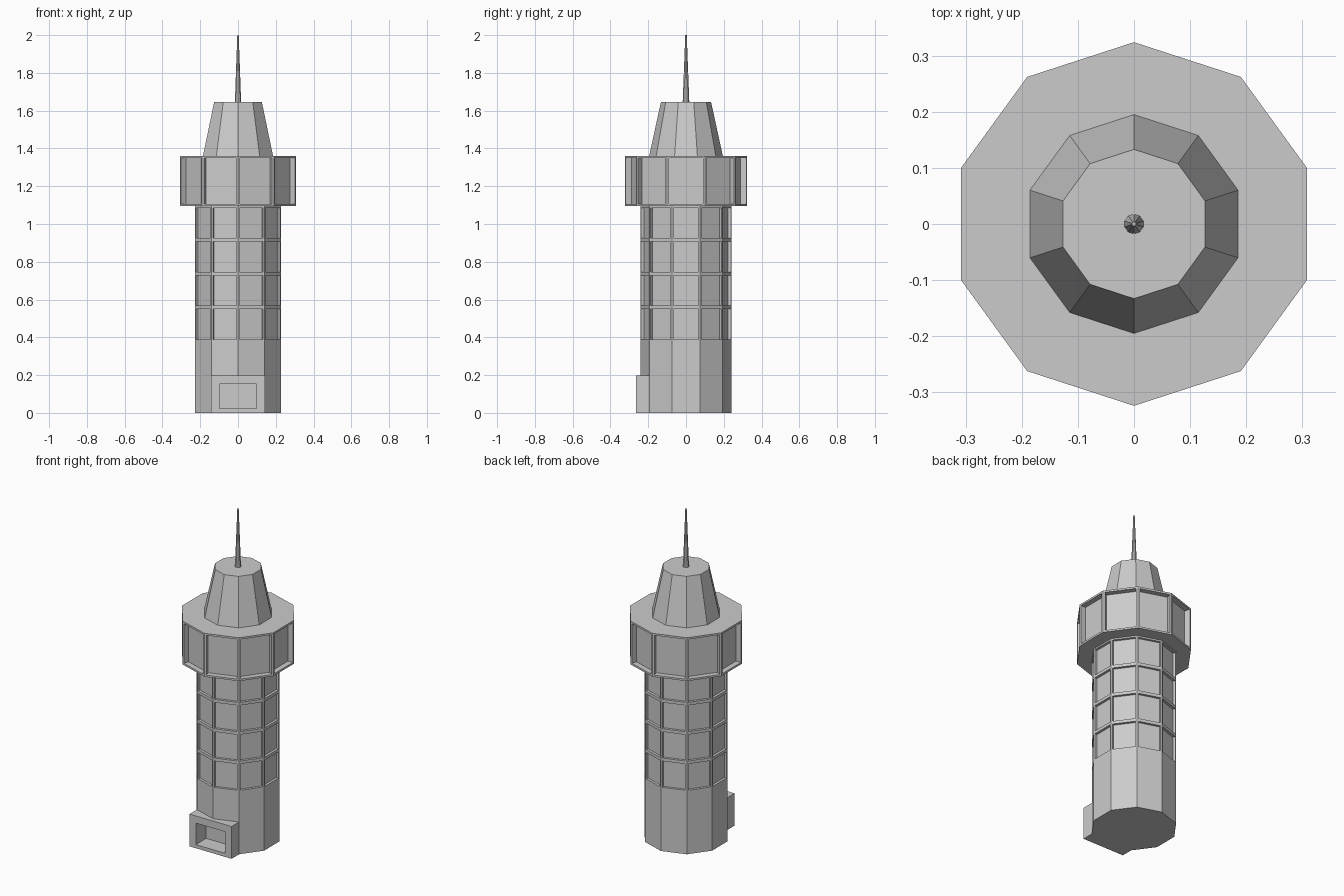
import bpy
import bmesh
from math import sin, cos, pi
from mathutils import Matrix

if "Cube" in bpy.data.objects:
    bpy.data.objects.remove(bpy.data.objects["Cube"])

SIDES = 10

grey = bpy.data.materials.new("concrete_grey")
grey.use_nodes = True
grey.diffuse_color = (0.6, 0.6, 0.6, 1)
grey.node_tree.nodes["Principled BSDF"].inputs["Base Color"].default_value = (0.6, 0.6, 0.6, 1)


def finish(name, bm):
    bmesh.ops.recalc_face_normals(bm, faces=bm.faces)
    mesh = bpy.data.meshes.new(name)
    bm.to_mesh(mesh)
    bm.free()
    mesh.materials.append(grey)
    obj = bpy.data.objects.new(name, mesh)
    bpy.context.collection.objects.link(obj)
    return obj


def stack(profile):
    """Ten-sided column through (radius, z) rings; returns the side faces per band."""
    bm = bmesh.new()
    rings = [[bm.verts.new((r * sin(2 * pi * i / SIDES), -r * cos(2 * pi * i / SIDES), z))
              for i in range(SIDES)] for r, z in profile]
    bands = [[bm.faces.new((a[i], a[(i + 1) % SIDES], b[(i + 1) % SIDES], b[i]))
              for i in range(SIDES)] for a, b in zip(rings, rings[1:])]
    bm.faces.new(rings[0][::-1])
    bm.faces.new(rings[-1])
    bm.normal_update()
    return bm, bands


def recess(bm, faces, depth):
    """Push faces straight inward."""
    moved = bmesh.ops.extrude_discrete_faces(bm, faces=faces)["faces"]
    for f in moved:
        f.normal_update()
        bmesh.ops.translate(bm, verts=f.verts, vec=-f.normal * depth)


def box(x, y0, y1, z0, z1):
    bm = bmesh.new()
    place = Matrix.Translation((0, (y0 + y1) / 2, (z0 + z1) / 2))
    bmesh.ops.create_cube(bm, size=1, matrix=place @ Matrix.Diagonal((2 * x, y1 - y0, z1 - z0, 1)))
    bm.normal_update()
    return bm


# Shaft with four rows of recessed windows
rows = 4
levels = [0.38 + i * (1.095 - 0.38) / rows for i in range(rows + 1)]
bm, bands = stack([(0.24, z) for z in [0] + levels])
windows = [f for band in bands[1:] for f in band]
bmesh.ops.inset_individual(bm, faces=windows, thickness=0.013)
recess(bm, windows, 0.015)
shaft = finish("shaft", bm)

# Lookout ring with recessed windows
bm, bands = stack([(0.324, 1.095), (0.324, 1.36)])
bmesh.ops.inset_individual(bm, faces=bands[0], thickness=0.016)
recess(bm, bands[0], 0.033)
finish("lookout_ring", bm)

# Tapered roof and spire
finish("roof", stack([(0.195, 1.36), (0.133, 1.645)])[0])
finish("spire", stack([(0.0175, 1.645), (0.004, 2.0)])[0])

# Entrance block with a deep opening in its front
bm = box(0.142, -0.265, -0.15, 0, 0.197)
front = [f for f in bm.faces if f.normal.y < -0.9]
bmesh.ops.inset_individual(bm, faces=front, thickness=0.03)
for v in front[0].verts:
    v.co.x = 0.099 if v.co.x > 0 else -0.099
    v.co.z = 0.153 if v.co.z > 0.1 else 0.022
recess(bm, front, 0.1)
finish("entrance", bm)

# Clear the shaft wall behind the opening
cutter = finish("entrance_cutter", box(0.102, -0.3, -0.162, 0.018, 0.157))
cutter.hide_render = True
cut = shaft.modifiers.new("opening", "BOOLEAN")
cut.operation = "DIFFERENCE"
cut.solver = "EXACT"
cut.object = cutter
bpy.context.view_layer.objects.active = shaft
bpy.ops.object.modifier_apply(modifier=cut.name)
bpy.data.objects.remove(cutter)
